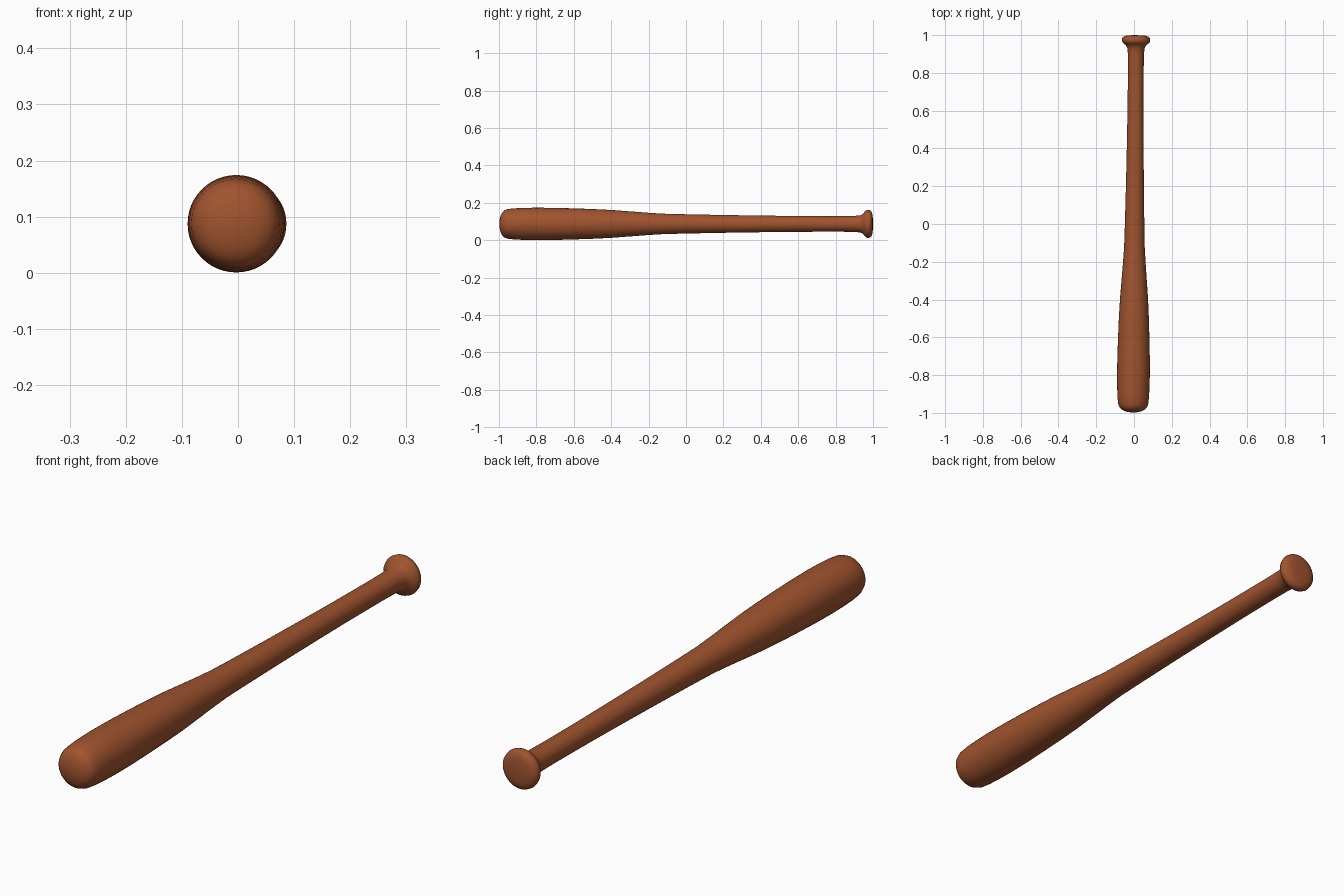
import bpy, bmesh, math

if "Cube" in bpy.data.objects:
    bpy.data.objects.remove(bpy.data.objects["Cube"])

# Profile: (y along the length, radius), barrel end to knob end
profile = [(-0.998, 0.0), (-0.996, 0.025), (-0.991, 0.045), (-0.983, 0.061), (-0.972, 0.072),
           (-0.955, 0.079), (-0.92, 0.083), (-0.87, 0.0855), (-0.8, 0.0868), (-0.7, 0.0858),
           (-0.6, 0.083), (-0.5, 0.0795), (-0.4, 0.0745), (-0.3, 0.067), (-0.2, 0.0595),
           (-0.12, 0.0545), (0.0, 0.0515), (0.2, 0.0475), (0.4, 0.0445), (0.6, 0.0422),
           (0.8, 0.0415), (0.9, 0.0425), (0.932, 0.046), (0.946, 0.053), (0.954, 0.064),
           (0.962, 0.072), (0.972, 0.0755), (0.984, 0.073), (0.992, 0.065), (0.997, 0.05),
           (0.999, 0.028), (0.9995, 0.0)]
SIDES = 48
TILT = 0.0078      # the bat lies slightly turned about z
CENTRE_Z = 0.0875

# Material
wood = bpy.data.materials.new("brown wood")
wood.diffuse_color = (0.352, 0.088, 0.028, 1)
wood.use_nodes = True
wood.node_tree.nodes["Principled BSDF"].inputs["Base Color"].default_value = wood.diffuse_color

# Bat: revolve the profile around its long axis
bm = bmesh.new()
rings = []
for y, r in profile:
    n = SIDES if r > 0 else 1
    ring = []
    for i in range(n):
        a = 2 * math.pi * i / SIDES
        px, pz = r * math.cos(a), r * math.sin(a)
        ring.append(bm.verts.new((px + 0.0032 + TILT * y, y - TILT * px, pz + CENTRE_Z)))
    rings.append(ring)
for a, b in zip(rings, rings[1:]):
    for i in range(SIDES):
        j = (i + 1) % SIDES
        if len(a) == 1:
            bm.faces.new((a[0], b[j], b[i]))
        elif len(b) == 1:
            bm.faces.new((a[i], a[j], b[0]))
        else:
            bm.faces.new((a[i], a[j], b[j], b[i]))
bmesh.ops.recalc_face_normals(bm, faces=bm.faces)
for f in bm.faces:
    f.smooth = True
mesh = bpy.data.meshes.new("baseball_bat")
bm.to_mesh(mesh)
bm.free()
mesh.materials.append(wood)
bat = bpy.data.objects.new("baseball_bat", mesh)
bpy.context.collection.objects.link(bat)
